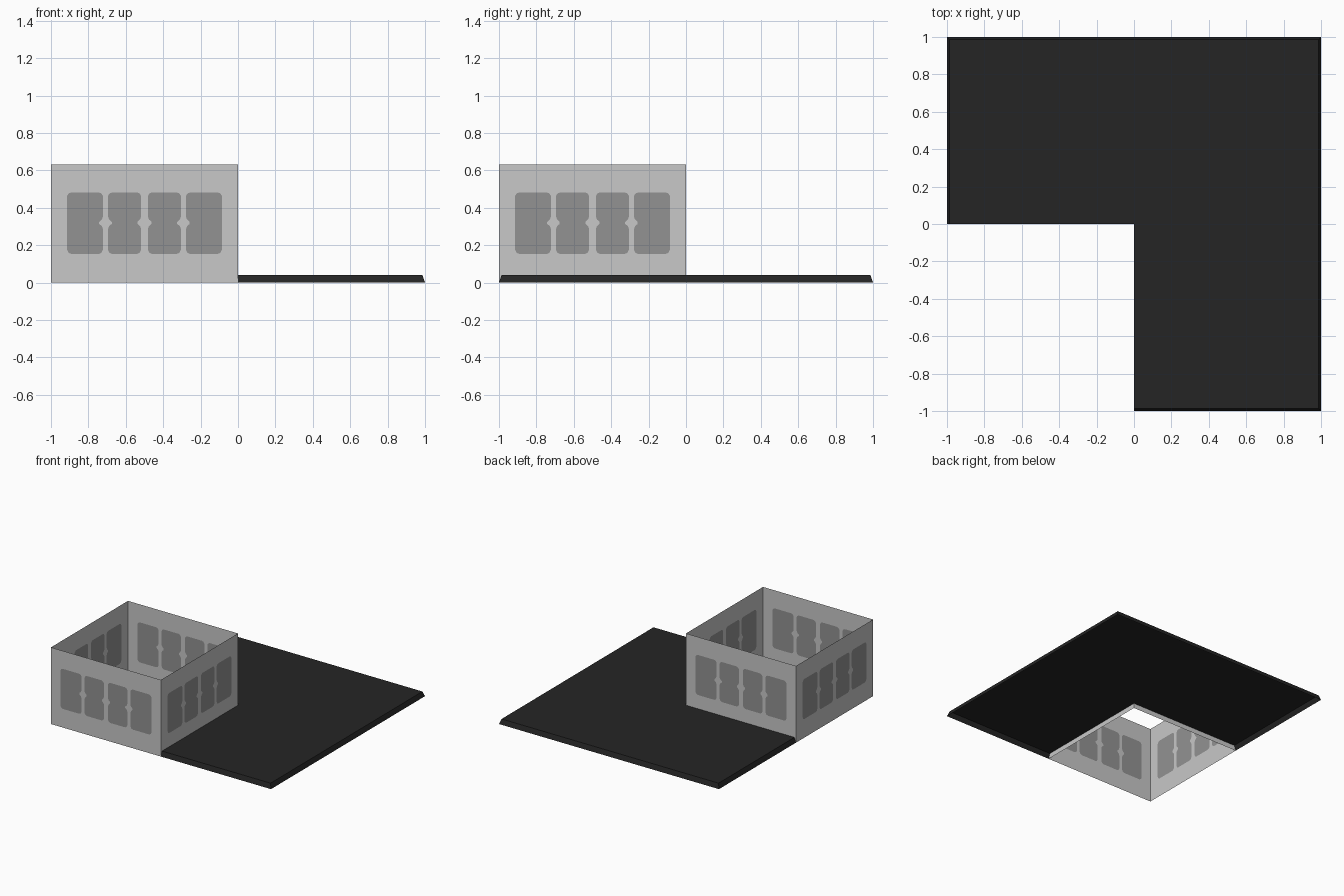
import bpy
import bmesh
from math import pi
from mathutils import Matrix

if "Cube" in bpy.data.objects:
    bpy.data.objects.remove(bpy.data.objects["Cube"])


def material(name, v):
    m = bpy.data.materials.new(name)
    m.diffuse_color = (v, v, v, 1)
    m.use_nodes = True
    m.node_tree.nodes["Principled BSDF"].inputs["Base Color"].default_value = m.diffuse_color
    return m


WALL = material("light grey wall", 0.58)
PANE = material("mid grey window", 0.29)
SLAB = material("near black roof", 0.018)


def finish(name, bm, mats):
    me = bpy.data.meshes.new(name)
    bm.to_mesh(me)
    bm.free()
    for m in mats:
        me.materials.append(m)
    ob = bpy.data.objects.new(name, me)
    bpy.context.collection.objects.link(ob)
    return ob


# Window columns (left, right) along a wall, measured from its middle
LEFT = [(-0.414, -0.222), (-0.195, -0.018)]
WINDOWS = LEFT + [(-b, -a) for a, b in reversed(LEFT)]

# Rows: height, corner inset, waist notch (the notch skips the outer sides)
ROWS = [(0, 0, 0),
        (0.153, 0.022, 0), (0.159, 0.008, 0), (0.175, 0, 0),
        (0.285, 0, 0), (0.300, 0, 0.005), (0.314, 0, 0.02),
        (0.324, 0, 0.02), (0.338, 0, 0.005), (0.353, 0, 0),
        (0.463, 0, 0), (0.476, 0.008, 0), (0.482, 0.022, 0),
        (0.63, 0, 0)]


def wall(name, turn):
    """Thin wall as rows of quads, with windows as coloured columns."""
    bm = bmesh.new()
    grid = []
    for z, corner, notch in ROWS:
        xs = [-0.5]
        for i, (a, b) in enumerate(WINDOWS):
            xs.append(a + corner + (notch if i > 0 else 0))
            xs.append(b - corner - (notch if i < 3 else 0))
        xs.append(0.5)
        grid.append([bm.verts.new((x, -0.5, z)) for x in xs])
    for r in range(len(ROWS) - 1):
        for c in range(len(grid[0]) - 1):
            lo, hi = grid[r], grid[r + 1]
            f = bm.faces.new((lo[c], lo[c + 1], hi[c + 1], hi[c]))
            f.material_index = int(c % 2 == 1 and 0 < r < len(ROWS) - 2)
    place = Matrix.Translation((-0.5, -0.5, 0)) @ Matrix.Rotation(turn, 4, 'Z')
    bm.transform(place)
    finish(name, bm, [WALL, PANE])


# Four walls around the open corner
for i, side in enumerate(("front", "right", "back", "left")):
    wall(side + "_wall", i * pi / 2)

# L-shaped low slab, open underneath, with sloped outer edges
OUTLINE = [(0, -1), (1, -1), (1, 1), (-1, 1), (-1, 0), (0, 0)]
bm = bmesh.new()
low = [bm.verts.new((x, y, 0)) for x, y in OUTLINE[:5]]
top = [bm.verts.new((x * 0.986, y * 0.986, 0.04)) for x, y in OUTLINE]
bm.faces.new((top[0], top[1], top[2], top[5]))
bm.faces.new((top[5], top[2], top[3], top[4]))
for i in range(4):
    bm.faces.new((low[i], low[i + 1], top[i + 1], top[i]))
finish("corner_slab", bm, [SLAB])
